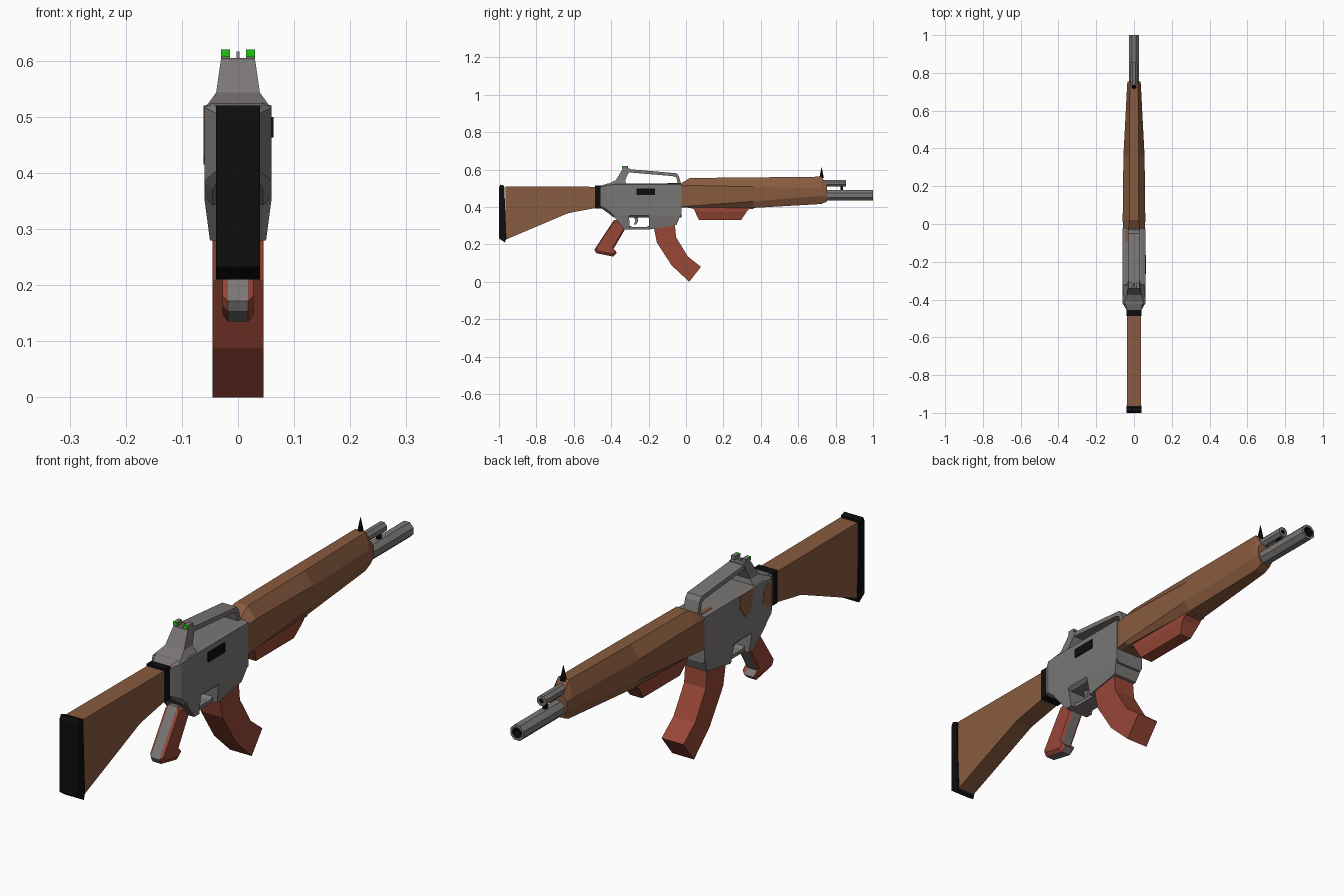
import bpy, bmesh, math
from mathutils import Matrix, Vector

if "Cube" in bpy.data.objects:
    bpy.data.objects.remove(bpy.data.objects["Cube"])


def material(name, r, g, b):
    m = bpy.data.materials.new(name)
    m.diffuse_color = (r, g, b, 1)
    m.use_nodes = True
    m.node_tree.nodes["Principled BSDF"].inputs["Base Color"].default_value = m.diffuse_color
    return m


GREY = material("gunmetal grey", .195, .185, .18)
BROWN = material("wood brown", .25, .105, .05)
RED = material("red brown", .31, .063, .037)
BLACK = material("black", .004, .004, .004)
GREEN = material("green", .015, .55, .008)


def finish(name, bm, *mats):
    bmesh.ops.recalc_face_normals(bm, faces=bm.faces)
    me = bpy.data.meshes.new(name)
    bm.to_mesh(me)
    bm.free()
    for m in mats:
        me.materials.append(m)
    ob = bpy.data.objects.new(name, me)
    bpy.context.collection.objects.link(ob)
    return ob


def skin(name, rings, *mats):
    """Join rings of equal point count and cap both ends."""
    bm = bmesh.new()
    vs = [[bm.verts.new(p) for p in r] for r in rings]
    n = len(vs[0])
    for a, b in zip(vs, vs[1:]):
        for i in range(n):
            j = (i + 1) % n
            bm.faces.new((a[i], a[j], b[j], b[i]))
    bm.faces.new(vs[0])
    bm.faces.new(vs[-1][::-1])
    return finish(name, bm, *mats)


def prism(name, pts, x0, x1, mat):
    """Side outline (y, z) extruded from x0 to x1."""
    return skin(name, [[(x, y, z) for y, z in pts] for x in (x0, x1)], mat)


def loft(name, stations, mat):
    """Stations (y, half profile of (x, z)) mirrored across x and joined."""
    rings = []
    for y, half in stations:
        rings.append([(x, y, z) for x, z in half] + [(-x, y, z) for x, z in half[::-1]])
    return skin(name, rings, mat)


def box(name, x0, x1, y0, y1, z0, z1, mat):
    return prism(name, [(y0, z0), (y1, z0), (y1, z1), (y0, z1)], x0, x1, mat)


def tube(name, y0, y1, z, r, bore, sides=8):
    """Barrel along y with a black bore in the front end."""
    bm = bmesh.new()
    mat = Matrix.Translation((0, (y0 + y1) / 2, z)) @ Matrix.Rotation(-math.pi / 2, 4, 'X') \
        @ Matrix.Rotation(math.pi / sides, 4, 'Z')
    bmesh.ops.create_cone(bm, cap_ends=True, segments=sides, radius1=r, radius2=r,
                          depth=y1 - y0, matrix=mat)
    bm.normal_update()
    end = max(bm.faces, key=lambda f: f.calc_center_median().y)
    bmesh.ops.inset_region(bm, faces=[end], thickness=r - bore)
    ext = bmesh.ops.extrude_face_region(bm, geom=[end])
    moved = [v for v in ext["geom"] if isinstance(v, bmesh.types.BMVert)]
    bmesh.ops.translate(bm, verts=moved, vec=(0, -.03, 0))
    if end.is_valid:
        bmesh.ops.delete(bm, geom=[end], context='FACES_ONLY')
    for f in bm.faces:
        c = f.calc_center_median()
        if c.y > y1 - .04 and (Vector((c.x, c.z - z)).length < bore):
            f.material_index = 1
    return finish(name, bm, GREY, BLACK)


# Stock, butt plate and collar
prism("stock", [(-.965, .51), (-.48, .508), (-.48, .395), (-.63, .367), (-.965, .225)],
      -.036, .036, BROWN)
prism("butt_plate", [(-1, .505), (-.992, .52), (-.972, .513), (-.96, .235), (-.968, .21), (-1, .232)],
      -.039, .039, BLACK)
box("collar", -.039, .039, -.487, -.455, .393, .515, BLACK)

# Receiver body with tapered rear
loft("receiver", [
    (-.46, [(.035, .512), (.037, .505), (.037, .405), (.03, .398)]),
    (-.42, [(.045, .525), (.06, .517), (.06, .385), (.045, .37)]),
    (-.385, [(.045, .525), (.06, .52), (.06, .355), (.045, .343)]),
    (-.025, [(.045, .525), (.06, .52), (.06, .355), (.05, .343)])], GREY)

# Lower receiver: magazine well and grip mount, both narrowing downward
for name, lower, upper in (("magazine_well", (-.195, -.05), (-.20, -.03)),
                           ("grip_mount", (-.33, -.30), (-.39, -.305))):
    zl = (.28, .305) if name == "magazine_well" else (.28, .28)
    skin(name, [[(-w, y0, za), (w, y0, za), (w, y1, zb), (-w, y1, zb)]
                for w, (y0, y1), (za, zb) in ((.05, lower, zl), (.06, upper, (.355, .355)))], GREY)

# Trigger and guard
prism("trigger_guard", [(-.315, .28), (-.19, .28), (-.19, .305), (-.21, .293), (-.285, .293),
                        (-.315, .305)], -.032, .032, GREY)
prism("trigger", [(-.28, .35), (-.255, .35), (-.258, .32), (-.268, .305), (-.278, .308), (-.27, .325)],
      -.01, .01, GREY)

# Rear sight block and carry handle
skin("sight_base", [[(-w, y0, z), (w, y0, z), (w, y1, z), (-w, y1, z)] for z, w, y0, y1 in
                    ((.52, .056, -.425, -.32), (.543, .039, -.375, -.325),
                     (.605, .03, -.338, -.298))], GREY)
prism("carry_handle", [(-.34, .605), (-.30, .602), (-.05, .58), (-.038, .565), (-.026, .52),
                       (-.042, .52), (-.052, .558), (-.07, .565), (-.305, .585), (-.34, .58)],
      -.03, .03, GREY)
for s in (-1, 1):
    a, b = sorted((s * .014, s * .03))
    box("sight_ear", a, b, -.335, -.31, .602, .62, GREY)
    box("sight_dot", a, b, -.341, -.335, .607, .62, GREEN)
prism("sight_blade", [(-.33, .603), (-.31, .603), (-.32, .616)], -.003, .003, GREY)

# Ejection port and painted camouflage patches
box("ejection_port", .055, .063, -.265, -.165, .463, .5, BLACK)
prism("side_patch", [(-.31, .52), (-.23, .52), (-.235, .47), (-.265, .43), (-.29, .435), (-.305, .48)],
      -.0615, -.058, BROWN)
prism("rear_patch", [(-.42, .49), (-.40, .505), (-.375, .49), (-.37, .44), (-.395, .415), (-.42, .43)],
      -.0615, -.058, BROWN)
skin("top_patch", [[(-.032, -.03, z), (-.045, -.03, z), (-.045, -.09, z), (-.036, -.1, z),
                    (-.028, -.07, z)] for z in (.522, .527)], BROWN)

# Faceted handguard
loft("handguard", [
    (-.028, [(.03, .525), (.058, .51), (.058, .40), (.04, .398)]),
    (.02, [(.025, .555), (.06, .515), (.06, .405), (.045, .397)]),
    (.36, [(.025, .558), (.056, .508), (.056, .43), (.035, .395)]),
    (.725, [(.022, .562), (.037, .50), (.037, .46), (.02, .416)]),
    (.755, [(.02, .512), (.035, .498), (.035, .462), (.02, .43)])], BROWN)
prism("handguard_underside", [(-.025, .405), (.36, .405), (.36, .39), (.04, .39)], -.035, .035, BROWN)

# Red foregrip under the handguard
skin("foregrip", [[(-w, y0, z), (w, y0, z), (w, y1, z), (-w, y1, z)] for z, w, y0, y1 in
                  ((.33, .025, .07, .295), (.375, .037, .048, .325), (.40, .037, .036, .35))], RED)

# Barrel, gas tube, clip and front sight
tube("barrel", .70, 1.0, .463, .03, .02)
tube("gas_tube", .70, .855, .527, .02, .008)
box("barrel_clip", -.006, .006, .825, .84, .485, .515, BLACK)
bm = bmesh.new()
bmesh.ops.create_cone(bm, cap_ends=True, segments=6, radius1=.012, radius2=.001, depth=.055,
                      matrix=Matrix.Translation((0, .725, .583)))
finish("front_sight", bm, BLACK)

# Curved magazine
prism("magazine", [(-.172, .29), (-.156, .21), (-.077, .088), (.017, 0), (.08, .08), (.01, .135),
                   (-.053, .238), (-.06, .31)], -.045, .045, RED)

# Pistol grip: red chamfered sides around a grey spine
outline = [(-.385, .33), (-.49, .172), (-.48, .153), (-.39, .135), (-.37, .153), (-.39, .172),
           (-.315, .30), (-.33, .33)]
c = Vector((-.41, .235))
inner = [tuple(c + (Vector(p) - c) * .86) for p in outline]
grip = skin("pistol_grip", [[(x, y, z) for y, z in o] for x, o in
                            ((-.028, inner), (-.018, outline), (.018, outline), (.028, inner))],
            RED, GREY)
for f in grip.data.polygons:
    f.material_index = int(abs(f.center.x) < .01)
